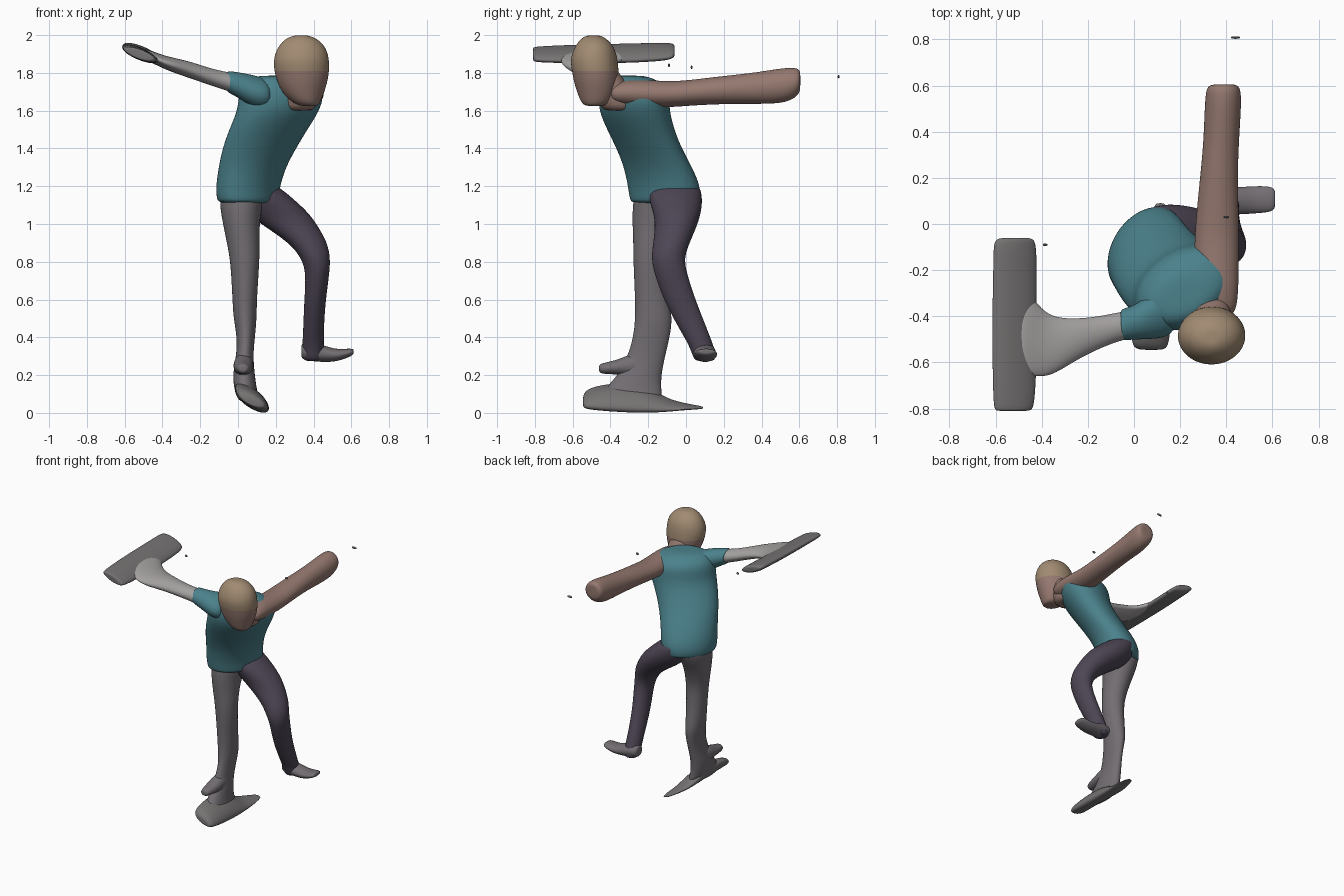
import bpy, bmesh, math
from mathutils import Vector


def material(name, rgb):
    m = bpy.data.materials.new(name)
    m.diffuse_color = (*rgb, 1)
    return m


TEAL = material("teal_cloth", (0.07, 0.22, 0.26))
SKIN = material("skin", (0.30, 0.19, 0.16))
HAIR = material("hair", (0.36, 0.26, 0.17))
PALE = material("pale_sleeve", (0.38, 0.36, 0.36))
PLUM = material("dark_trousers", (0.075, 0.06, 0.09))
GREY = material("grey_trousers", (0.17, 0.155, 0.17))
BOARD = material("board_grey", (0.18, 0.17, 0.17))


def loft(name, axis, sections, mat, skew=0.0, sides=20):
    """Oval sections (position, a_min, a_max, b_min, b_max) joined along an axis.
    a and b are the two other axes in x, y, z order; skew slants each oval."""
    bm = bmesh.new()
    a_ax, b_ax = [i for i in range(3) if i != axis]
    rings = []
    for s, a0, a1, b0, b1 in sections:
        ring = []
        for k in range(sides):
            t = math.tau * k / sides
            p = Vector()
            p[axis] = s
            p[a_ax] = (a0 + a1) / 2 + (a1 - a0) / 2 * math.cos(t)
            p[b_ax] = (b0 + b1) / 2 + (b1 - b0) / 2 * math.sin(t + skew)
            ring.append(bm.verts.new(p))
        rings.append(ring)
    for r, q in zip(rings, rings[1:]):
        for k in range(sides):
            j = (k + 1) % sides
            bm.faces.new((r[k], r[j], q[j], q[k]))
    for ring in (rings[0], rings[-1]):
        cap = bm.faces.new(ring)
        bmesh.ops.poke(bm, faces=[cap])
    bmesh.ops.recalc_face_normals(bm, faces=bm.faces)
    me = bpy.data.meshes.new(name)
    bm.to_mesh(me)
    bm.free()
    me.materials.append(mat)
    me.shade_smooth()
    ob = bpy.data.objects.new(name, me)
    bpy.context.collection.objects.link(ob)
    sub = ob.modifiers.new("smooth", 'SUBSURF')
    sub.levels = sub.render_levels = 2
    return ob


X, Y, Z = 0, 1, 2

# Shirt, leaning forward and sideways with turned shoulders
loft("shirt", Z, [
    (1.11, -.10, .20, -.29, .06), (1.13, -.115, .215, -.30, .075),
    (1.20, -.12, .225, -.31, .08), (1.30, -.105, .255, -.33, .035),
    (1.40, -.085, .31, -.37, -.02), (1.50, -.05, .37, -.42, -.06),
    (1.60, -.005, .435, -.465, -.085), (1.68, .00, .46, -.465, -.085),
    (1.74, .02, .42, -.45, -.11), (1.785, .08, .35, -.41, -.20)], TEAL, .3)
loft("short_sleeve", X, [
    (.18, -.48, -.20, 1.60, 1.76), (.10, -.50, -.26, 1.60, 1.785),
    (.03, -.50, -.34, 1.65, 1.80), (-.04, -.505, -.365, 1.69, 1.81),
    (-.06, -.50, -.37, 1.70, 1.81)], TEAL)

# Arms
loft("side_arm", X, [
    (.02, -.49, -.37, 1.68, 1.79), (-.06, -.505, -.38, 1.705, 1.805),
    (-.15, -.54, -.40, 1.735, 1.825), (-.25, -.59, -.41, 1.77, 1.86),
    (-.34, -.65, -.405, 1.80, 1.88), (-.40, -.665, -.37, 1.825, 1.895),
    (-.45, -.66, -.30, 1.85, 1.915), (-.50, -.62, -.30, 1.87, 1.93)], PALE)
loft("back_arm", Y, [
    (-.40, .28, .44, 1.64, 1.74), (-.30, .26, .455, 1.62, 1.77),
    (-.10, .26, .455, 1.615, 1.755), (.00, .265, .455, 1.625, 1.76),
    (.20, .285, .45, 1.635, 1.785), (.35, .30, .455, 1.635, 1.80),
    (.50, .305, .465, 1.635, 1.825), (.57, .31, .465, 1.66, 1.83),
    (.60, .32, .455, 1.69, 1.82), (.605, .35, .43, 1.72, 1.80)], SKIN)

# Flat streaked slab in place of the hand
loft("hand_slab", Y, [
    (-.81, -.60, -.45, 1.865, 1.935), (-.80, -.61, -.43, 1.855, 1.94),
    (-.60, -.615, -.42, 1.85, 1.95), (-.35, -.615, -.42, 1.85, 1.955),
    (-.15, -.61, -.42, 1.86, 1.96), (-.08, -.61, -.425, 1.87, 1.96),
    (-.06, -.59, -.44, 1.885, 1.95)], BOARD, -.8)

# Neck and head, with skin below the hair line
loft("neck", Z, [
    (1.60, .22, .42, -.46, -.24), (1.70, .24, .42, -.47, -.28),
    (1.78, .25, .42, -.50, -.34), (1.84, .27, .40, -.50, -.38)], SKIN)
head = loft("head", Z, [
    (1.625, .33, .42, -.53, -.44), (1.64, .29, .435, -.555, -.40),
    (1.69, .235, .455, -.575, -.37), (1.75, .205, .475, -.595, -.355),
    (1.81, .19, .485, -.605, -.355), (1.87, .185, .485, -.615, -.36),
    (1.93, .205, .47, -.595, -.375), (1.975, .24, .43, -.565, -.41),
    (1.998, .29, .38, -.53, -.45)], HAIR)
head.data.materials.append(SKIN)
for f in head.data.polygons:
    if f.center.z < 1.82:
        f.material_index = 1

# Standing leg and its blade-like foot
loft("standing_leg", Z, [
    (1.19, -.09, .14, -.27, .03), (1.10, -.10, .13, -.285, .01),
    (1.00, -.08, .115, -.285, -.05), (.90, -.06, .115, -.28, -.09),
    (.80, -.04, .115, -.28, -.11), (.60, -.03, .10, -.27, -.09),
    (.50, -.025, .10, -.27, -.07), (.40, -.005, .09, -.28, -.085),
    (.30, -.01, .08, -.31, -.11), (.20, -.03, .09, -.36, -.13),
    (.12, -.02, .10, -.44, -.13), (.06, .00, .12, -.48, -.12)], GREY)
loft("trouser_cuff", Y, [
    (-.46, .00, .05, .215, .255), (-.44, -.01, .065, .205, .265),
    (-.36, -.025, .08, .205, .28), (-.26, -.025, .085, .18, .33),
    (-.18, .00, .07, .20, .30)], GREY)
loft("standing_foot", Y, [
    (-.545, .02, .13, .03, .09), (-.53, -.01, .15, .02, .125),
    (-.45, -.015, .16, .01, .15), (-.30, -.02, .165, .00, .165),
    (-.18, -.01, .165, .00, .13), (-.10, .02, .16, .005, .075),
    (.00, .05, .155, .015, .05), (.09, .09, .14, .02, .035)], BOARD, -.75)

# Raised leg with bent knee and foot pointing sideways
loft("raised_leg", Z, [
    (1.22, -.02, .19, -.20, .075), (1.13, .00, .30, -.20, .09),
    (1.05, .05, .385, -.17, .08), (.98, .15, .43, -.165, .055),
    (.90, .27, .475, -.175, .02), (.82, .335, .49, -.185, -.01),
    (.74, .36, .485, -.17, .005), (.60, .35, .465, -.12, .05),
    (.45, .345, .455, -.04, .11), (.36, .34, .455, .015, .145),
    (.30, .34, .455, .035, .16), (.275, .35, .45, .05, .15)], PLUM)
loft("raised_foot", X, [
    (.335, .05, .14, .285, .37), (.37, .04, .155, .275, .38),
    (.45, .04, .16, .268, .36), (.52, .045, .165, .27, .335),
    (.59, .05, .165, .295, .342), (.612, .065, .15, .31, .338)], GREY)

# Small loose specks
for x, y, z, s in [(.44, .808, 1.78, .02), (.40, .03, 1.83, .012), (-.385, -.09, 1.84, .01)]:
    loft("loose_speck", X, [
        (x - s, y - .004, y + .004, z - .006, z + .006),
        (x, y - .007, y + .007, z - .012, z + .012),
        (x + s, y - .004, y + .004, z - .006, z + .006)], BOARD, 0, 8)
